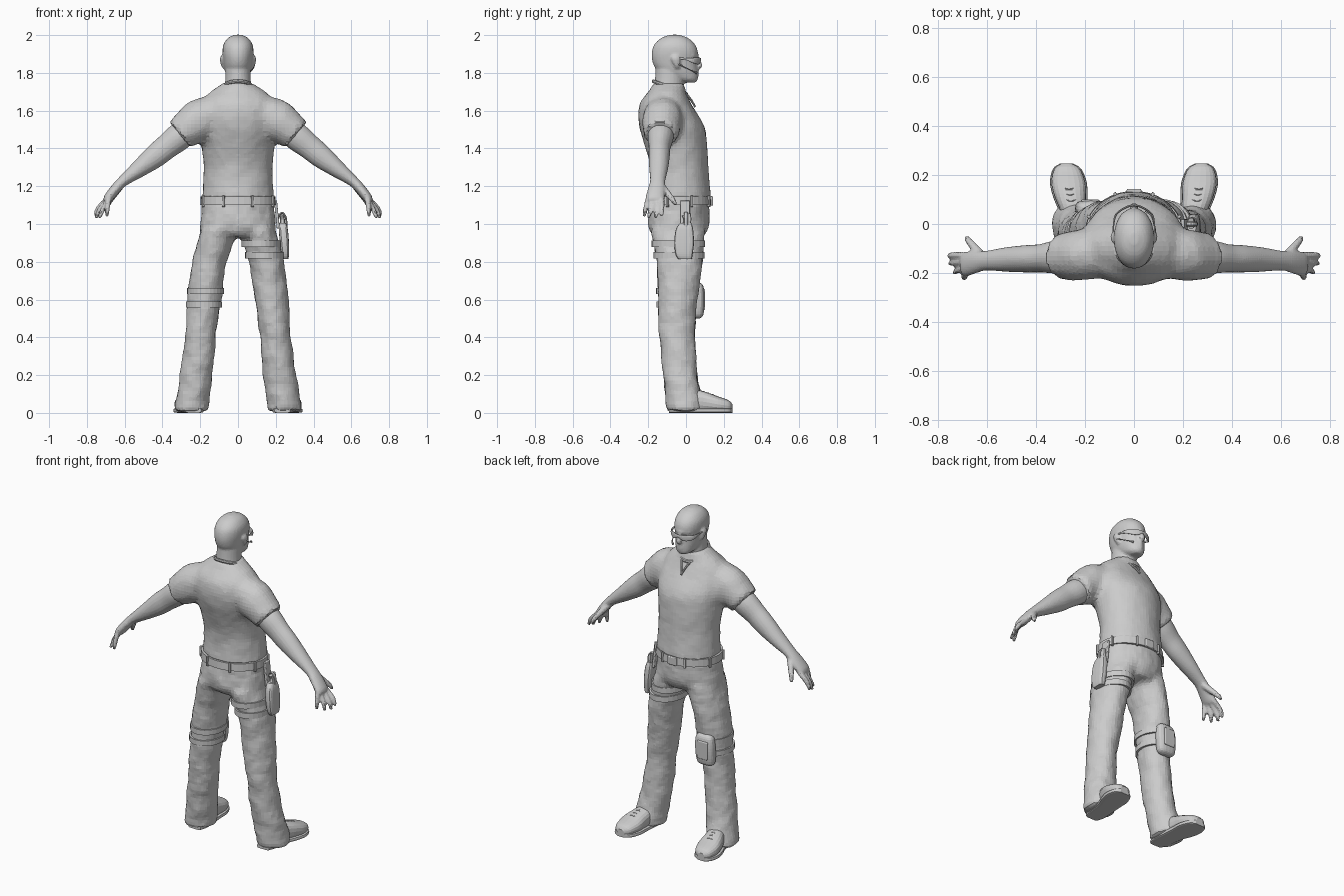
import bpy, bmesh, math
from mathutils import Vector

X, Y, Z = Vector((1, 0, 0)), Vector((0, 1, 0)), Vector((0, 0, 1))


def spline(rings, sub):
    """Catmull-Rom interpolation of (x, y, z, ra, rb) stations."""
    pts = [Vector(r) for r in rings]
    out = []
    for i in range(len(pts) - 1):
        a, b, c, d = pts[max(i - 1, 0)], pts[i], pts[i + 1], pts[min(i + 2, len(pts) - 1)]
        for k in range(sub):
            t = k / sub
            out.append(0.5 * (2 * b + (c - a) * t + (2 * a - 5 * b + 4 * c - d) * t ** 2
                              + (3 * b - a - 3 * c + d) * t ** 3))
    return out + [pts[-1]]


def loft(bm, rings, n=16, sub=4, axis=None, hint=Y, p=2.0, s=1):
    """Closed tube through elliptical stations; s=-1 mirrors it in x."""
    st = spline(rings, sub)
    cen = [Vector(q[:3]) for q in st]
    loops = []
    for i, q in enumerate(st):
        t = axis or (cen[min(i + 1, len(st) - 1)] - cen[max(i - 1, 0)]).normalized()
        v = (hint - t * hint.dot(t)).normalized()
        u = v.cross(t)
        loop = []
        for k in range(n):
            a = 2 * math.pi * k / n
            c, d = math.cos(a), math.sin(a)
            c, d = (math.copysign(abs(w) ** (2 / p), w) for w in (c, d))
            co = cen[i] + u * c * max(q[3], 0.001) + v * d * max(q[4], 0.001)
            loop.append(bm.verts.new((co.x * s, co.y, co.z)))
        loops.append(loop)
    for A, B in zip(loops, loops[1:]):
        for k in range(n):
            bm.faces.new((A[k], A[(k + 1) % n], B[(k + 1) % n], B[k]))
    bm.faces.new(loops[0][::-1])
    bm.faces.new(loops[-1])


def make(name, bm, voxel=0, relax=3, folds=0):
    """Turn a bmesh into an object, optionally fusing its pieces into one skin."""
    bmesh.ops.recalc_face_normals(bm, faces=bm.faces)
    me = bpy.data.meshes.new(name)
    bm.to_mesh(me)
    bm.free()
    ob = bpy.data.objects.new(name, me)
    bpy.context.collection.objects.link(ob)
    if voxel:
        m = ob.modifiers.new("fuse", 'REMESH')
        m.mode, m.voxel_size = 'VOXEL', voxel
        m = ob.modifiers.new("relax", 'SMOOTH')
        m.factor, m.iterations = 0.5, relax
    if folds:
        tex = bpy.data.textures.new(name + "_folds", 'CLOUDS')
        tex.noise_scale = 0.09
        m = ob.modifiers.new("folds", 'DISPLACE')
        m.texture, m.strength, m.mid_level = tex, folds, 0.5
    return ob


def part(name, rings, **kw):
    bm = bmesh.new()
    loft(bm, rings, **kw)
    return make(name, bm)


def box(name, loc, size, bevel=0.008, rot=(0, 0, 0)):
    bm = bmesh.new()
    bmesh.ops.create_cube(bm, size=1)
    bmesh.ops.scale(bm, vec=size, verts=bm.verts)
    bmesh.ops.bevel(bm, geom=bm.edges[:], offset=bevel, segments=3, affect='EDGES', profile=0.5)
    ob = make(name, bm)
    ob.location, ob.rotation_euler = loc, rot


# shirt: torso and both short sleeves fused
bm = bmesh.new()
loft(bm, [(0, -.03, 1.13, .192, .166), (0, -.03, 1.2, .186, .156), (0, -.035, 1.3, .183, .152),
          (0, -.05, 1.4, .193, .163), (0, -.07, 1.5, .21, .174), (0, -.095, 1.58, .215, .158),
          (0, -.108, 1.65, .195, .13), (0, -.1, 1.7, .145, .1), (0, -.09, 1.75, .075, .08)],
     n=32, axis=Z)
for s in (1, -1):
    loft(bm, [(.1, -.11, 1.6, .09, .1), (.2, -.125, 1.552, .112, .107),
              (.26, -.13, 1.51, .1, .1), (.31, -.132, 1.47, .09, .092)], n=20, s=s)
make("shirt", bm, 0.02, 4, 0.008)

# collar band and front placket
ring = [(.076 * math.cos(a), -.085 + .088 * math.sin(a), 1.722 - .034 * math.sin(a), .008, .01)
        for a in [math.pi / 2 + i * math.pi / 8 for i in range(17)]]
part("collar", ring, n=8, sub=2, hint=Z)
for s in (1, -1):
    part("collar_opening", [(.03, .0, 1.69, .007, .007), (.012, .028, 1.655, .006, .006),
                            (0, .048, 1.62, .005, .005)], n=8, hint=X, s=s)

# trousers: pelvis and both legs fused
LEG = [(.1, -.045, .97, .1, .145), (.15, -.035, .8, .094, .122), (.177, -.042, .6, .09, .108),
       (.188, -.047, .5, .086, .1), (.199, -.046, .4, .082, .096), (.222, -.03, .2, .087, .093),
       (.243, -.008, .06, .09, .1), (.248, -.004, .008, .092, .1)]
bm = bmesh.new()
loft(bm, [(0, -.033, 1.15, .185, .153), (0, -.036, 1.06, .195, .16), (0, -.04, .98, .203, .158),
          (0, -.04, .93, .18, .13)], n=32, axis=Z)
for s in (1, -1):
    loft(bm, LEG, n=24, axis=Z, s=s)
make("trousers", bm, 0.018, 4, 0.016)

# belt, buckle and belt loops
part("belt", [(0, -.034, 1.1, .2, .169), (0, -.034, 1.145, .198, .166)], n=40, sub=1, axis=Z)
box("buckle", (0, .135, 1.122), (.06, .016, .05), .005)
for i in range(8):
    a = math.pi / 8 + i * math.pi / 4
    box("belt_loop", (.2 * math.cos(a), -.034 + .168 * math.sin(a), 1.12), (.012, .016, .06), .003,
        (0, 0, a + math.pi / 2))


def band(name, z, s, h):
    """Strap round a leg at height z."""
    for a, b in zip(LEG, LEG[1:]):
        if a[2] >= z >= b[2]:
            q = Vector(a).lerp(Vector(b), (a[2] - z) / (a[2] - b[2]))
    part(name, [(q[0], q[1], z + k * h, q[3] + .007, q[4] + .007) for k in (-1, 1)],
         n=28, sub=1, axis=Z, s=s)


# knee pad on one leg
band("knee_strap", .645, -1, .016)
band("knee_strap", .575, -1, .016)
part("knee_pad", [(.182, .06, .5, .03, .012), (.181, .062, .52, .055, .03), (.178, .064, .6, .062, .035),
                  (.175, .062, .67, .055, .03), (.174, .06, .69, .03, .012)],
     n=20, axis=Z, p=2.8, s=-1)
box("knee_plate", (-.179, .094, .6), (.07, .014, .11), .006)

# thigh holster on the other leg
band("thigh_strap", .835, 1, .017)
band("thigh_strap", .895, 1, .017)
part("holster", [(.25, -.005, .815, .016, .036), (.25, -.01, .84, .021, .045), (.246, -.01, .9, .024, .052),
                 (.24, -.008, .97, .024, .046), (.236, -.002, 1.005, .018, .03)], n=16, axis=Z, p=3.5)
part("grip", [(.237, -.002, .98, .014, .022), (.235, .008, 1.02, .013, .02), (.233, .002, 1.05, .012, .024)],
     n=12, p=3)
part("holster_loop", [(.214, 0, .98, .005, .01), (.213, 0, 1.03, .005, .01), (.233, 0, 1.06, .005, .01),
                      (.254, 0, 1.03, .005, .01), (.256, 0, .96, .005, .01)], n=8)
box("holster_hanger", (.206, -.005, 1.05), (.016, .05, .15), .005, (0, -.1, 0))

# shoes with soles and laces
for s, side in ((1, "right"), (-1, "left")):
    shoe = [(.235, -.09, .045, .035, .035), (.237, -.04, .055, .05, .052), (.247, .05, .062, .054, .06),
            (.26, .11, .056, .064, .053), (.268, .17, .045, .069, .042), (.273, .225, .037, .052, .03),
            (.275, .246, .03, .022, .016)]
    part(side + "_shoe", shoe, n=20, axis=Y, hint=Z, p=2.4, s=s)
    part(side + "_sole", [(x, y, .0125, ra + .006, .0125) for x, y, z, ra, rb in shoe],
         n=16, axis=Y, hint=Z, p=5, s=s)
    for i in range(3):
        y, z = .095 + i * .024, .112 - i * .008
        for d in (.008, -.008):
            part(side + "_lace", [(.225 + i * .004, y - d, z - .012, .004, .004), (.257 + i * .004, y, z + .001, .004, .004),
                                  (.289 + i * .004, y + d, z - .012, .004, .004)], n=6, sub=3, s=s)

# bare arms with hands
for s, side in ((1, "right"), (-1, "left")):
    bm = bmesh.new()
    loft(bm, [(.26, -.13, 1.5, .07, .07), (.32, -.135, 1.455, .073, .068), (.38, -.14, 1.407, .066, .058),
              (.44, -.142, 1.358, .062, .056), (.52, -.145, 1.295, .047, .05), (.605, -.15, 1.23, .03, .04),
              (.645, -.155, 1.19, .027, .045), (.685, -.163, 1.14, .025, .05), (.7, -.165, 1.12, .016, .044)],
         n=20, s=s)
    for ky, mid, tip in ((-.128, (.739, -.127, 1.085), (.757, -.13, 1.042)),
                         (-.153, (.733, -.157, 1.075), (.752, -.162, 1.03)),
                         (-.178, (.718, -.188, 1.072), (.735, -.2, 1.032)),
                         (-.2, (.692, -.214, 1.08), (.694, -.222, 1.04))):
        loft(bm, [(.685, ky, 1.135, .015, .014), (*mid, .0135, .0135), (*tip, .009, .009)], n=10, s=s)
    loft(bm, [(.625, -.13, 1.2, .02, .022), (.655, -.092, 1.155, .017, .017), (.675, -.068, 1.125, .014, .014),
              (.684, -.054, 1.1, .009, .009)], n=10, hint=X, s=s)
    make(side + "_arm", bm, 0.0075, 2)

# head: skull, jaw, neck, nose, brow, lips and ears fused
bm = bmesh.new()
loft(bm, [(0, .015, 1.748, .026, .032), (0, -.005, 1.765, .05, .066), (0, -.038, 1.8, .066, .1),
          (0, -.053, 1.83, .073, .113), (0, -.06, 1.87, .078, .12), (0, -.059, 1.91, .082, .122),
          (0, -.06, 1.95, .077, .108), (0, -.06, 1.985, .053, .07), (0, -.06, 2.002, .016, .022)],
     n=28, axis=Z, p=2.15)
loft(bm, [(0, -.1, 1.66, .08, .09), (0, -.09, 1.74, .069, .077), (0, -.085, 1.83, .066, .076)], n=24, axis=Z)
loft(bm, [(0, .052, 1.89, .01, .012), (0, .067, 1.855, .012, .014), (0, .072, 1.836, .018, .014),
          (0, .058, 1.823, .012, .008)], n=12)
loft(bm, [(-.055, .03, 1.89, .008, .008), (0, .058, 1.892, .012, .01), (.055, .03, 1.89, .008, .008)], n=10, hint=Z)
for z in (1.789, 1.804):
    loft(bm, [(-.03, .044, z, .006, .005), (0, .06, z, .009, .007), (.03, .044, z, .006, .005)], n=10, hint=Z)
loft(bm, [(0, .048, 1.756, .022, .012), (0, .05, 1.775, .022, .015)], n=12, axis=Z)
for s in (1, -1):
    loft(bm, [(.076, -.045, 1.825, .008, .01), (.083, -.05, 1.85, .01, .018), (.086, -.055, 1.878, .01, .022),
              (.08, -.055, 1.893, .007, .015)], n=12, axis=Z, s=s)
make("head", bm, 0.008, 2)

# wraparound glasses and headset microphone
half = [(.086, -.05, 1.878, .003, .004), (.083, 0, 1.874, .003, .006), (.072, .04, 1.866, .004, .015),
        (.035, .067, 1.864, .004, .019)]
part("glasses", half + [(0, .076, 1.872, .004, .008)] + [(-h[0], *h[1:]) for h in half[::-1]], n=10, hint=Z)
part("microphone_boom", [(.088, -.045, 1.85, .004, .004), (.084, -.01, 1.832, .003, .003),
                         (.07, .035, 1.81, .003, .003), (.05, .055, 1.8, .007, .007)], n=8, hint=Z)
